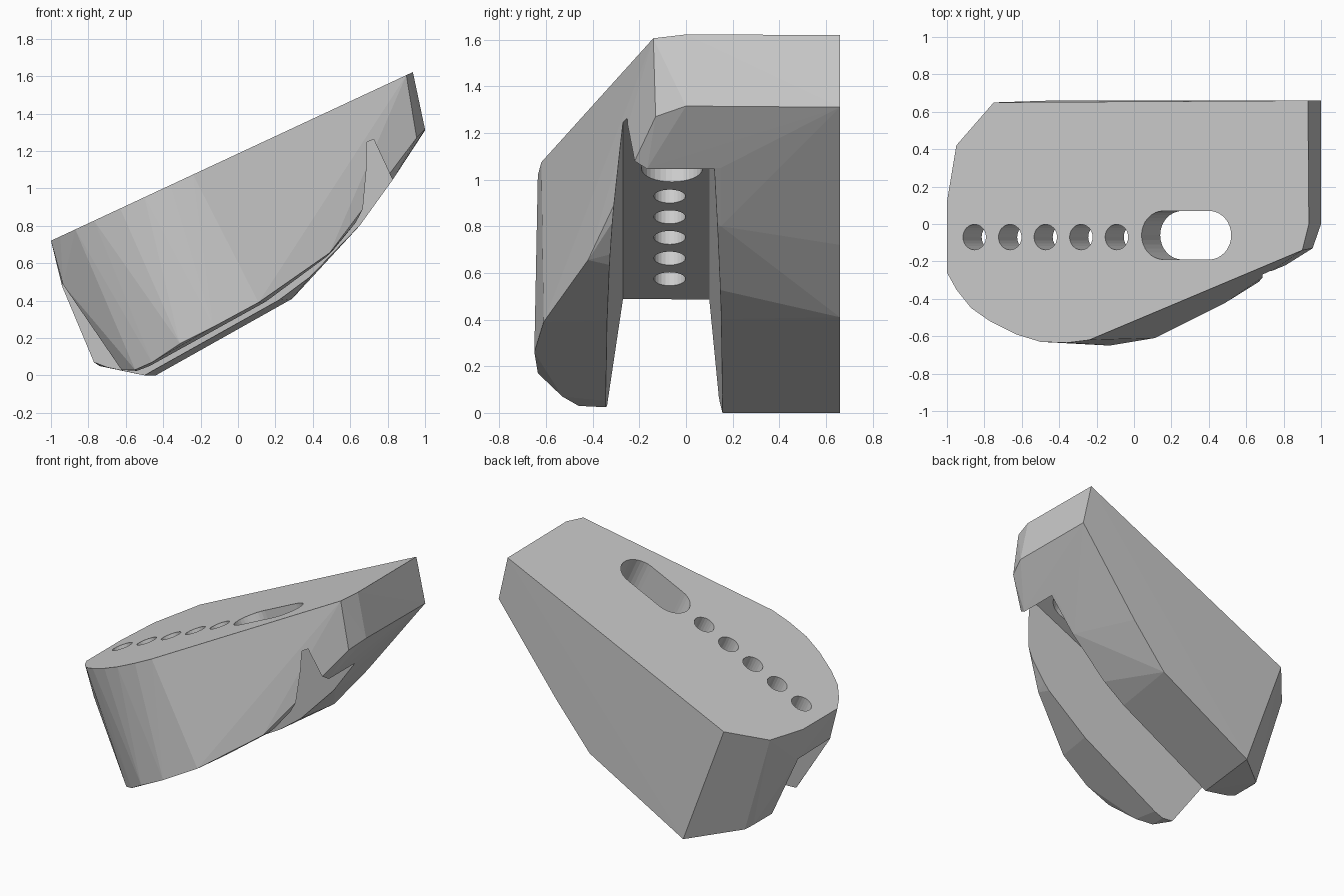
import bpy, bmesh, math
from mathutils import Matrix, Vector

if "Cube" in bpy.data.objects:
    bpy.data.objects.remove(bpy.data.objects["Cube"])

TILT = math.atan(0.466)          # slope of the top deck
CEIL = 0.925                     # height of the channel ceiling at x = 0
FRAME = Matrix.Translation((0, 0, CEIL)) @ Matrix.Rotation(-TILT, 4, 'Y')


def deck(x, y):
    return (x, y, 1.186 + 0.466 * x)


def to_object(name, bm, matrix=None):
    if matrix:
        bm.transform(matrix)
    bmesh.ops.recalc_face_normals(bm, faces=bm.faces)
    mesh = bpy.data.meshes.new(name)
    bm.to_mesh(mesh)
    bm.free()
    ob = bpy.data.objects.new(name, mesh)
    bpy.context.collection.objects.link(ob)
    return ob


def loft(name, lower, upper):
    """Solid between two matching outlines, in the tilted deck frame."""
    bm = bmesh.new()
    a = [bm.verts.new(p) for p in lower]
    b = [bm.verts.new(p) for p in upper]
    n = len(a)
    bm.faces.new(a)
    bm.faces.new(b)
    for i in range(n):
        j = (i + 1) % n
        bm.faces.new((a[i], a[j], b[j], b[i]))
    return to_object(name, bm, FRAME)


def deck_u(x):
    """Distance along the deck of the deck point at x."""
    return (FRAME.inverted() @ Vector(deck(x, 0))).x


def slot_cutter(name, x0, x1, y, r, steps=16):
    u0, u1 = deck_u(x0), deck_u(x1)
    ring = []
    for i in range(2 * steps + 2):
        k = i if i <= steps else i - 1
        u = u1 if i <= steps else u0
        t = -math.pi / 2 + math.pi * k / steps
        ring.append((u + r * math.cos(t), y + r * math.sin(t)))
    if u1 - u0 < 1e-4:           # round hole: drop doubled points
        ring = [p for i, p in enumerate(ring) if i not in (steps + 1, 2 * steps + 1)]
    return loft(name, [(*p, -0.12) for p in ring], [(*p, 0.5) for p in ring])


# Faceted body: hull of the deck outline and the lower rim
deck_outline = [(-1, .12), (-.95, .42), (-.75, .65), (.93, .66), (.935, 0), (.90, -.14),
                (-.24, -.62), (-.36, -.635), (-.5, -.63), (-.63, -.59), (-.77, -.52),
                (-.87, -.45), (-.95, -.35), (-1, -.26)]
end_face = [(1, .66, 1.31), (1, 0, 1.315), (.955, -.13, 1.27)]
back_rim = [(.55, .66, .72), (.29, .66, .41), (-.44, .66, 0), (-.74, .40, .05),
            (-.77, .35, .07), (-.77, .14, .07), (-.5, .15, 0), (.29, .33, .44),
            (.65, .15, .8), (.83, .15, 1.05), (.83, -.165, 1.05)]
front_rim = [(.49, -.42, .655), (.49, -.33, .655), (.11, -.61, .39), (-.13, -.65, .26),
             (-.31, -.635, .17), (-.46, -.53, .07), (-.55, -.46, .03), (-.62, -.35, .03)]
left_rim = [(-.94, .1, .475), (-.935, -.27, .485)]

bm = bmesh.new()
for p in [deck(*q) for q in deck_outline] + end_face + back_rim + front_rim + left_rim:
    bm.verts.new(p)
hull = bmesh.ops.convex_hull(bm, input=bm.verts)
loose = {v for v in hull["geom_interior"] + hull["geom_unused"]
         if isinstance(v, bmesh.types.BMVert)}
bmesh.ops.delete(bm, geom=list(loose), context='VERTS')
bmesh.ops.dissolve_limit(bm, angle_limit=math.radians(0.5), verts=bm.verts, edges=bm.edges)
body = to_object("body", bm)

# Tapered channel open at the underside and the left end
D = 1.5
ceiling = [(-2, -.27, 0), (.80, -.27, 0), (.80, .10, 0), (-2, .10, 0)]
mouth = [(-2, -.27 - .125 * D, -D), (.80, -.27 - .125 * D, -D),
         (.80, .10 + .09 * D, -D), (-2, .10 + .09 * D, -D)]
cutters = [loft("channel_cutter", ceiling, mouth)]

# Long slot and the row of five round holes
cutters.append(slot_cutter("slot_cutter", .158, .402, -.06, .13))
for i in range(5):
    x = -.853 + i * .19
    cutters.append(slot_cutter(f"hole_cutter_{i + 1}", x, x, -.07, .068, 12))

for c in cutters:
    c.hide_render = True
    mod = body.modifiers.new(c.name, 'BOOLEAN')
    mod.operation = 'DIFFERENCE'
    mod.solver = 'EXACT'
    mod.object = c

# Bake the cuts and clear the cutters away
dg = bpy.context.evaluated_depsgraph_get()
body_mesh = bpy.data.meshes.new_from_object(body.evaluated_get(dg))
body.modifiers.clear()
body.data = body_mesh
for c in cutters:
    bpy.data.objects.remove(c)
